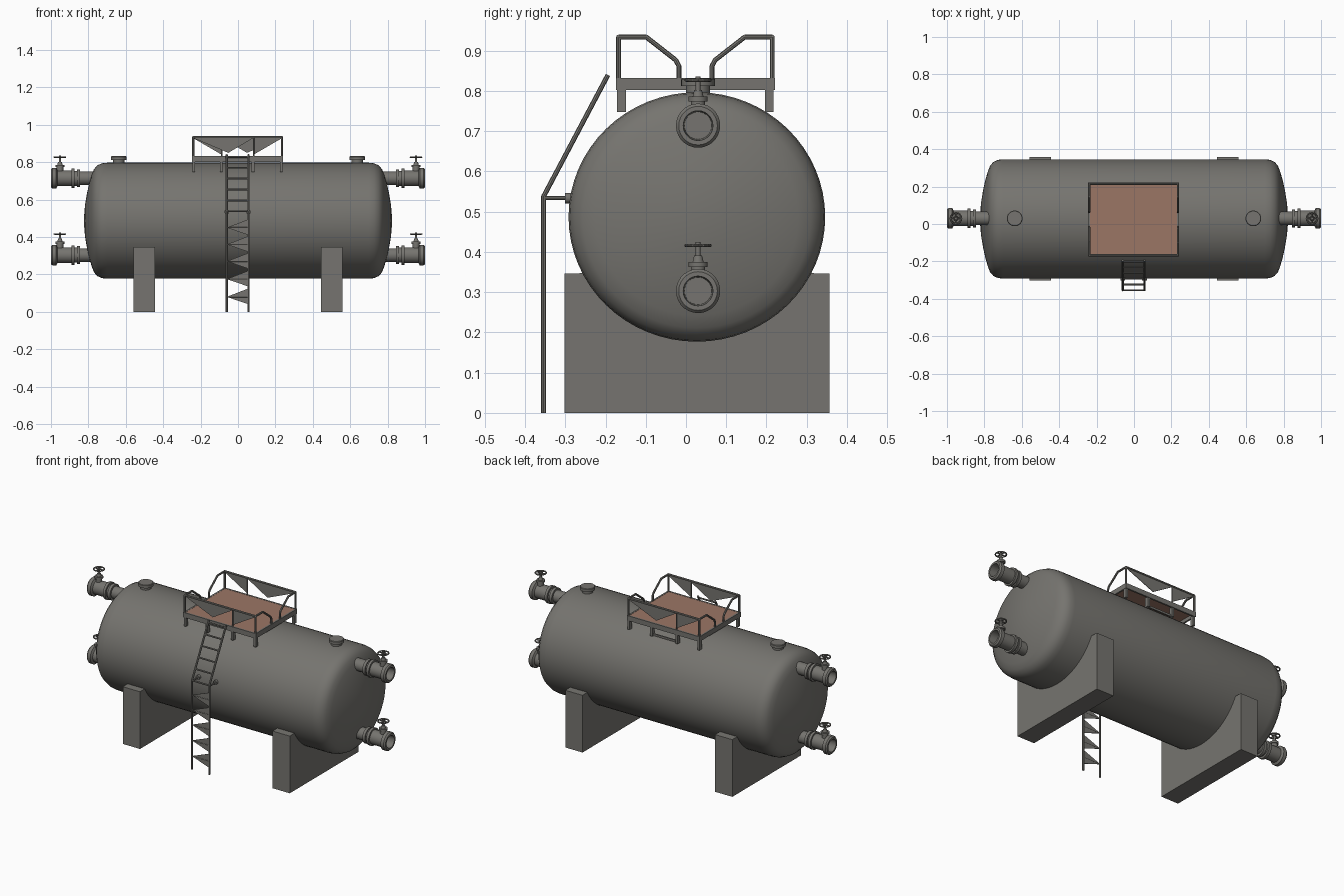
import bpy, bmesh, math
from mathutils import Vector, Matrix

if "Cube" in bpy.data.objects:
    bpy.data.objects.remove(bpy.data.objects["Cube"])


def material(name, rgb):
    m = bpy.data.materials.new(name)
    m.diffuse_color = (*rgb, 1)
    m.use_nodes = True
    m.node_tree.nodes["Principled BSDF"].inputs["Base Color"].default_value = m.diffuse_color
    return m


STEEL = material("grey_steel", (0.18, 0.175, 0.16))
RUST = material("rust_brown_deck", (0.33, 0.18, 0.13))
CY, CZ = 0.027, 0.487        # tank axis
RY, RZ = 0.319, 0.31         # tank radii


def finish(bm, name, mat=STEEL, angle=35, normals=True):
    if normals:
        bmesh.ops.recalc_face_normals(bm, faces=bm.faces)
    me = bpy.data.meshes.new(name)
    bm.to_mesh(me)
    bm.free()
    me.materials.append(mat)
    for p in me.polygons:
        p.use_smooth = True
    me.set_sharp_from_angle(angle=math.radians(angle))
    ob = bpy.data.objects.new(name, me)
    bpy.context.collection.objects.link(ob)
    return ob


def lathe(bm, profile, place, n=24):
    """Revolve (along, radius) pairs; place(along, u, v) gives the point."""
    rings = []
    for a, r in profile:
        if r == 0:
            rings.append([bm.verts.new(place(a, 0, 0))] * n)
        else:
            rings.append([bm.verts.new(place(a, r * math.cos(2 * math.pi * i / n),
                                             r * math.sin(2 * math.pi * i / n))) for i in range(n)])
    for p, q in zip(rings, rings[1:]):
        for i in range(n):
            j = (i + 1) % n
            vs = list(dict.fromkeys([p[i], p[j], q[j], q[i]]))
            if len(vs) > 2:
                bm.faces.new(vs)


def bar(bm, a, b, r=0.006, sides=8):
    a, b = Vector(a), Vector(b)
    d = b - a
    rot = d.to_track_quat('Z', 'Y').to_matrix().to_4x4()
    bmesh.ops.create_cone(bm, cap_ends=True, segments=sides, radius1=r, radius2=r, depth=d.length,
                          matrix=Matrix.Translation((a + b) / 2) @ rot)


def path(bm, pts, r=0.006):
    for a, b in zip(pts, pts[1:]):
        bar(bm, a, b, r)
    for p in pts[1:-1]:
        bmesh.ops.create_uvsphere(bm, u_segments=8, v_segments=6, radius=r,
                                  matrix=Matrix.Translation(p))


def box(bm, x0, x1, y0, y1, z0, z1):
    m = Matrix.Translation(((x0 + x1) / 2, (y0 + y1) / 2, (z0 + z1) / 2)) @ \
        Matrix.Diagonal((x1 - x0, y1 - y0, z1 - z0, 1))
    bmesh.ops.create_cube(bm, size=1, matrix=m)


def prism(bm, pts, shift):
    """Extrude a flat outline by a vector."""
    f = bm.faces.new([bm.verts.new(p) for p in pts])
    g = bmesh.ops.extrude_face_region(bm, geom=[f])
    vs = [e for e in g["geom"] if isinstance(e, bmesh.types.BMVert)]
    bmesh.ops.translate(bm, verts=vs, vec=shift)


# Tank shell with shallow domed ends
half = [(0.70, 1.0), (0.728, 0.99), (0.752, 0.955), (0.77, 0.89), (0.782, 0.79),
        (0.795, 0.65), (0.807, 0.48), (0.818, 0.27), (0.822, 0.12), (0.823, 0)]
bm = bmesh.new()
lathe(bm, [(-x, r) for x, r in reversed(half)] + half,
      lambda a, u, v: (a, CY + RY * u, CZ + RZ * v), 64)
finish(bm, "tank_shell")

# Saddle supports, cut to the tank curve
for name, x0 in (("left_saddle", -0.56), ("right_saddle", 0.443)):
    bm = bmesh.new()
    t0 = math.asin((0.346 - CZ) / RZ)
    arc = []
    for i in range(25):
        t = t0 - (math.pi + 2 * t0) * i / 24
        arc.append((x0, CY + (RY - .003) * math.cos(t), CZ + (RZ - .003) * math.sin(t)))
    outline = [(x0, -0.302, 0.346), (x0, -0.302, 0), (x0, 0.357, 0), (x0, 0.357, 0.346)]
    prism(bm, outline + arc, (0.115, 0, 0))
    finish(bm, name, angle=25)

# Flanged nozzles with hand valves
nozzle = [(0.76, 0.036), (0.845, 0.036), (0.845, 0.048), (0.862, 0.048), (0.862, 0.040),
          (0.874, 0.040), (0.874, 0.052), (0.89, 0.052), (0.89, 0.042), (0.965, 0.042),
          (0.972, 0.055), (0.992, 0.055), (1.0, 0.048), (1.0, 0.037), (0.92, 0.034), (0.92, 0)]
valve = [(0.035, 0.018), (0.06, 0.018), (0.06, 0.024), (0.072, 0.024), (0.072, 0.014),
         (0.088, 0.010), (0.088, 0.006), (0.122, 0.006), (0.122, 0)]
for s, side in ((-1, "left"), (1, "right")):
    for zc, level in ((0.714, "upper"), (0.303, "lower")):
        y0 = 0.03
        bm = bmesh.new()
        lathe(bm, nozzle, lambda a, u, v: (s * a, y0 + u, zc + v), 28)
        finish(bm, f"{side}_{level}_nozzle")
        bm = bmesh.new()
        xv = s * 0.952
        lathe(bm, valve, lambda a, u, v: (xv + u, y0 + v, zc + a), 14)
        finish(bm, f"{side}_{level}_valve_stem")
        bm = bmesh.new()
        rim = [(xv + 0.03 * math.cos(k * math.pi / 8), y0 + 0.03 * math.sin(k * math.pi / 8), zc + 0.113)
               for k in range(17)]
        path(bm, rim, 0.004)
        for k in (0, 4):
            bar(bm, rim[k], rim[k + 8], 0.004)
        finish(bm, f"{side}_{level}_handwheel")

# Top hatches
for s, side in ((-1, "left"), (1, "right")):
    bm = bmesh.new()
    lathe(bm, [(0.785, 0.03), (0.813, 0.03), (0.813, 0.042), (0.829, 0.042), (0.832, 0.039), (0.832, 0)],
          lambda a, u, v: (s * 0.638 + u, 0.03 + v, a), 28)
    finish(bm, side + "_hatch")

# Platform: deck plate, edge frame, short legs
PX0, PX1, PY0, PY1 = -0.245, 0.241, -0.174, 0.221
bm = bmesh.new()
box(bm, PX0 + .008, PX1 - .008, PY0 + .008, PY1 - .008, 0.823, 0.831)
finish(bm, "platform_deck", RUST)
bm = bmesh.new()
for y in (PY0, PY1 - .01):
    box(bm, PX0, PX1, y, y + .01, 0.802, 0.832)
for x in (PX0, PX1 - .01):
    box(bm, x, x + .01, PY0, PY1, 0.802, 0.832)
finish(bm, "platform_frame")
bm = bmesh.new()
for x in (-0.236, -0.09, 0.08, 0.232):
    for y in (PY0 + .014, PY1 - .014):
        box(bm, x - .007, x + .007, y - .011, y + .011, 0.748, 0.806)
box(bm, -0.09, 0.08, PY1 - .02, PY1 - .012, 0.75, 0.762)
finish(bm, "platform_legs")

# Guard rails: long sides, bent end rails, triangular infill
XM = (PX0 + PX1) / 2
bm = bmesh.new()
for s in (-1, 1):
    yc = (PY0 + PY1) / 2
    y = yc + s * 0.191
    xa, xb = PX0 + .006, PX1 - .006
    bar(bm, (xa, y, 0.934), (xb, y, 0.934))
    bar(bm, (XM - s * 0.085, y, 0.83), (XM - s * 0.085, y, 0.934), 0.004)
    for x in (xa, xb):
        path(bm, [(x, y, 0.825), (x, y, 0.934), (x, yc + s * 0.122, 0.934), (x, yc + s * 0.049, 0.877),
                  (x, yc + s * 0.041, 0.862), (x, yc + s * 0.041, 0.825)])
finish(bm, "guard_rails")
bm = bmesh.new()
for s in (-1, 1):
    y = (PY0 + PY1) / 2 + s * 0.19
    for tri in ([(-0.24, 0.93), (-0.085, 0.93), (-0.085, 0.84)],
                [(-0.085, 0.93), (0.24, 0.93), (0.05, 0.85)]):
        prism(bm, [(XM + s * x, y, z) for x, z in tri], (0, 0.003, 0))
finish(bm, "rail_infill_plates")

# Ladder: bent stringers, rungs, stays to the tank
LX0, LX1 = -0.06, 0.056
LOW, TOP = Vector((0, -0.354, 0.538)), Vector((0, -0.194, 0.84))
bm = bmesh.new()
for x in (LX0, LX1):
    path(bm, [(x, -0.354, 0), (x, LOW.y, LOW.z), (x, TOP.y, TOP.z)], 0.006)
    bar(bm, (x, -0.354, 0.534), (x, -0.285, 0.534), 0.005)
    bar(bm, (x, -0.301, 0.534), (x, -0.285, 0.534), 0.013, 12)
finish(bm, "ladder_stringers")
bm = bmesh.new()
for k in range(6):
    p = LOW.lerp(TOP, k / 5.2)
    bar(bm, (LX0, p.y, p.z), (LX1, p.y, p.z), 0.005)
steps = (0.08, 0.175, 0.27, 0.36, 0.45)
for z in steps:
    bar(bm, (LX0, -0.354, z), (LX1, -0.354, z), 0.003)
finish(bm, "ladder_rungs")
bm = bmesh.new()
for z in steps:
    prism(bm, [(LX0, -0.355, z), (LX1, -0.355, z - 0.04), (LX1, -0.355, z + 0.045)], (0, 0.003, 0))
finish(bm, "ladder_step_plates")
